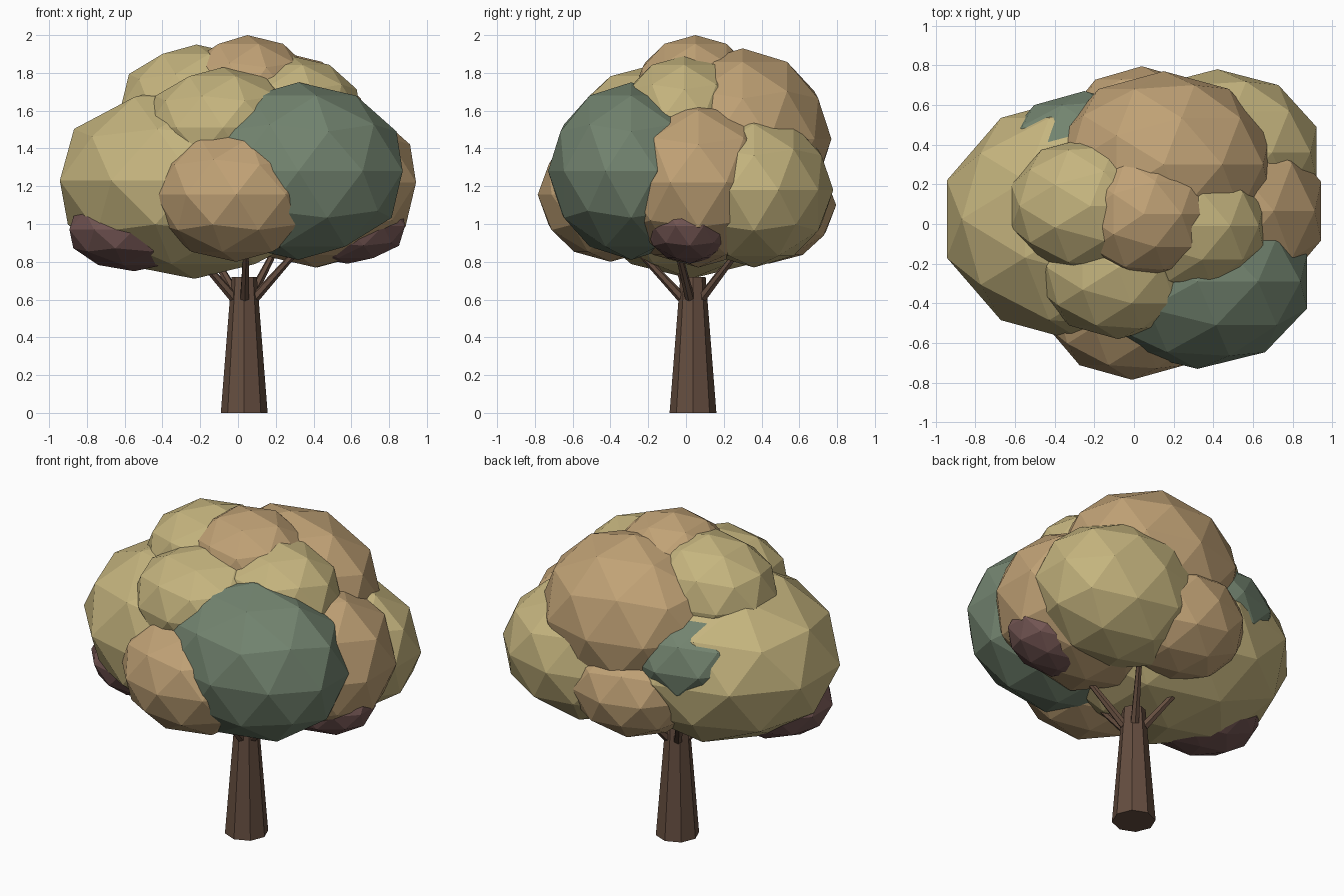
import bpy
from math import cos, sin, radians
from mathutils import Vector

if "Cube" in bpy.data.objects:
    bpy.data.objects.remove(bpy.data.objects["Cube"])


def material(name, rgb):
    m = bpy.data.materials.new(name)
    m.diffuse_color = (*rgb, 1)
    m.use_nodes = True
    m.node_tree.nodes["Principled BSDF"].inputs["Base Color"].default_value = m.diffuse_color
    return m


BARK = material("bark", (0.13, 0.075, 0.05))
YELLOW = material("yellow_leaf", (0.56, 0.46, 0.21))
ORANGE = material("orange_leaf", (0.53, 0.36, 0.18))
GREEN = material("green_leaf", (0.17, 0.23, 0.16))
MAUVE = material("mauve_leaf", (0.17, 0.09, 0.085))


def finish(name, mat):
    ob = bpy.context.object
    ob.name = name
    ob.data.materials.append(mat)
    return ob


def limb(name, a, b, r1, r2, sides):
    a, b = Vector(a), Vector(b)
    bpy.ops.mesh.primitive_cone_add(vertices=sides, radius1=r1, radius2=r2,
                                    depth=(b - a).length, location=(a + b) / 2)
    ob = finish(name, BARK)
    ob.rotation_euler = (b - a).to_track_quat('Z', 'Y').to_euler()


# Tapered eight-sided trunk
bpy.ops.mesh.primitive_cone_add(vertices=8, radius1=0.124, radius2=0.067,
                                depth=0.72, location=(0.033, 0.037, 0.36))
finish("trunk", BARK)

# Branches fanning out into the canopy
for i in range(5):
    a = radians(-88 + 72 * i)
    d = Vector((cos(a), sin(a), 0))
    base = Vector((0.033, 0.037, 0.61)) + d * 0.06
    limb(f"branch_{i + 1}", base, base + d * 0.25 + Vector((0, 0, 0.27)), 0.026, 0.016, 6)

# Leaf clumps: name, material, centre, radii
CLUMPS = [
    ("left_clump", YELLOW, (-0.23, 0.025, 1.23), (0.75, 0.63, 0.52)),
    ("front_right_clump", GREEN, (0.32, -0.29, 1.28), (0.58, 0.44, 0.47)),
    ("front_clump", ORANGE, (-0.01, -0.40, 1.155), (0.45, 0.385, 0.355)),
    ("front_upper_clump", YELLOW, (-0.08, -0.22, 1.51), (0.42, 0.36, 0.32)),
    ("upper_left_clump", YELLOW, (-0.22, 0.09, 1.62), (0.42, 0.35, 0.33)),
    ("upper_right_clump", YELLOW, (0.28, -0.01, 1.57), (0.39, 0.34, 0.32)),
    ("top_clump", ORANGE, (0.05, 0.05, 1.69), (0.36, 0.33, 0.31)),
    ("back_upper_clump", ORANGE, (0.15, 0.30, 1.45), (0.56, 0.47, 0.48)),
    ("back_right_clump", YELLOW, (0.42, 0.36, 1.18), (0.525, 0.42, 0.41)),
    ("right_clump", ORANGE, (0.41, 0.065, 1.22), (0.56, 0.48, 0.45)),
    ("back_left_clump", GREEN, (-0.25, 0.30, 1.32), (0.43, 0.37, 0.30)),
    ("back_lower_clump", ORANGE, (0.04, 0.44, 1.10), (0.40, 0.355, 0.31)),
    ("left_lower_clump", MAUVE, (-0.55, -0.07, 0.97), (0.36, 0.32, 0.22)),
    ("right_lower_clump", MAUVE, (0.58, 0.02, 0.99), (0.32, 0.24, 0.20)),
]
for name, mat, centre, radii in CLUMPS:
    bpy.ops.mesh.primitive_ico_sphere_add(subdivisions=2, radius=1, location=centre)
    finish(name, mat).scale = radii
